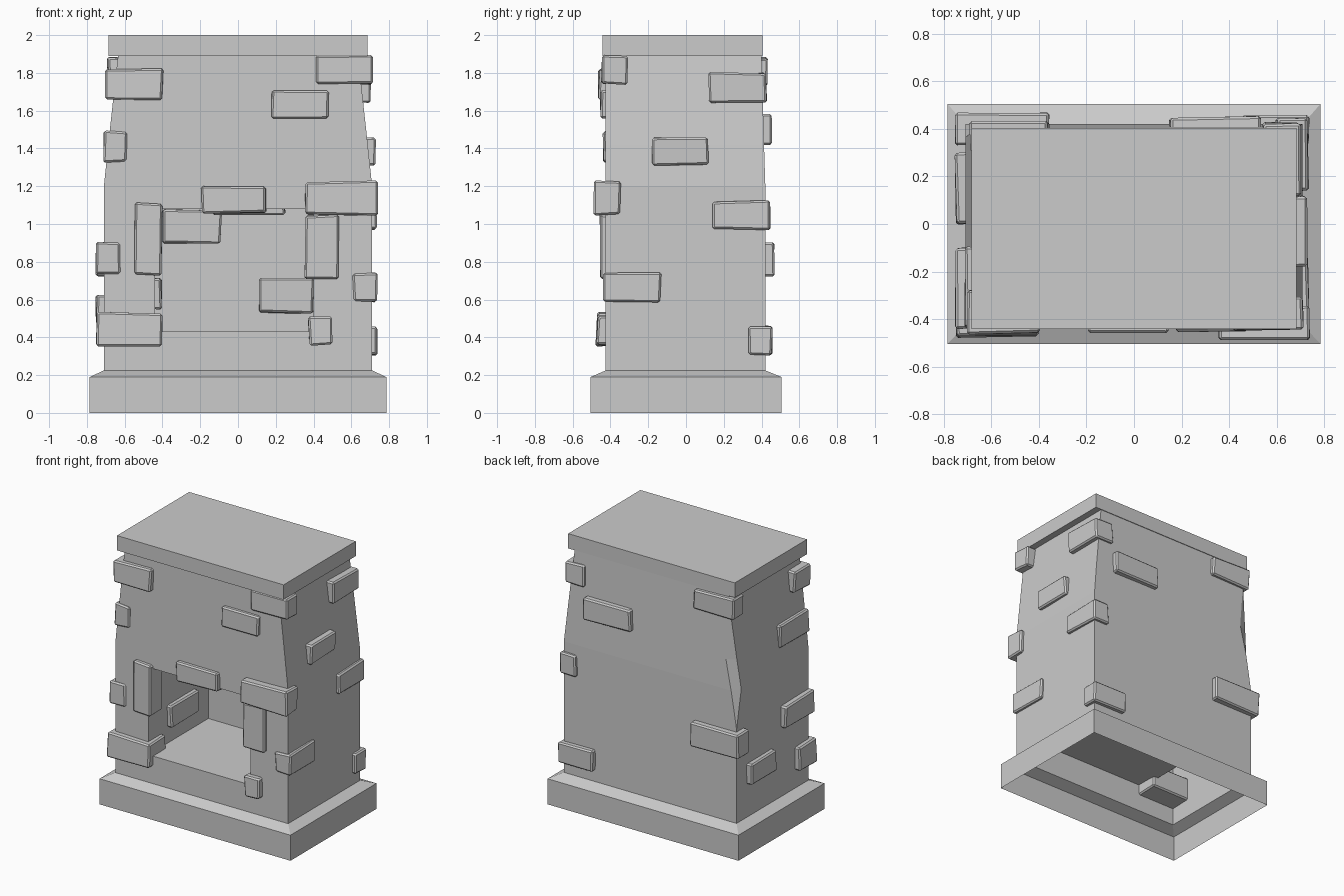
import bpy, bmesh, random
random.seed(4)

def finish(bm, name):
    bmesh.ops.remove_doubles(bm, verts=bm.verts, dist=0.0005)
    bmesh.ops.recalc_face_normals(bm, faces=bm.faces)
    me = bpy.data.meshes.new(name)
    bm.to_mesh(me)
    bm.free()
    ob = bpy.data.objects.new(name, me)
    bpy.context.collection.objects.link(ob)
    return ob

# Hearth shell: open-bottomed plinth, tapered body and cap, as stacked rings
OL, OR, O0, O1, OB = -0.44, 0.40, 0.43, 1.08, 0.28   # firebox opening and back
# half width, front y, back y, z, back-left corner chip (along x, along y)
rows = [(.785, -.505, .505, 0, 0, 0),
        (.785, -.505, .505, .19, 0, 0),
        (.71, -.425, .42, .225, 0, 0),
        (.71, -.425, .42, O0, 0, 0),
        (.71, -.425, .42, .92, 0, 0),
        (.71, -.425, .42, O1, .025, .03),
        (.71, -.425, .42, 1.2, .045, .055),
        (.687, -.425, .413, 1.42, .07, .03),
        (.65, -.425, .404, 1.76, 0, 0),
        (.635, -.425, .40, 1.89, 0, 0),
        (.685, -.443, .405, 1.89, 0, 0),
        (.685, -.443, .405, 2.0, 0, 0)]
bm = bmesh.new()
rings = []
for w, f, b, z, cx, cy in rows:
    pts = [(-w, f), (OL, f), (OR, f), (w, f), (w, b), (-w + cx, b), (-w, b - cy)]
    rings.append([bm.verts.new((x, y, z)) for x, y in pts])
for r in range(len(rings) - 1):
    for i in range(7):
        if i == 1 and O0 <= rows[r][3] < O1:
            continue
        j = (i + 1) % 7
        bm.faces.new((rings[r][i], rings[r][j], rings[r + 1][j], rings[r + 1][i]))
bm.faces.new(rings[-1])
# Firebox recess
loop = [(OL, O0), (OR, O0), (OR, O1), (OL, O1)]
fr = [bm.verts.new((x, -.425, z)) for x, z in loop]
bk = [bm.verts.new((x, OB, z)) for x, z in loop]
for i in range(4):
    j = (i + 1) % 4
    bm.faces.new((fr[i], fr[j], bk[j], bk[i]))
bm.faces.new(bk)
finish(bm, "hearth_body")

# Protruding stones: rough chamfered blocks
def stone(name, x0, x1, y0, y1, z0, z1):
    bm = bmesh.new()
    bmesh.ops.create_cube(bm, size=1)
    for v in bm.verts:
        v.co = [(a + b) / 2 + c * (b - a) + random.uniform(-.006, .006)
                for c, a, b in zip(v.co, (x0, y0, z0), (x1, y1, z1))]
    bmesh.ops.bevel(bm, geom=bm.edges[:], offset=.01, segments=1, affect='EDGES')
    finish(bm, name)

stones = {
    "front_stone": [
        (-.70, -.40, -.46, -.28, 1.66, 1.82), (.41, .71, -.445, -.31, 1.74, 1.895),
        (.18, .48, -.455, -.38, 1.56, 1.71), (-.71, -.59, -.44, -.10, 1.33, 1.49),
        (.36, .74, -.485, -.35, 1.05, 1.225), (-.75, -.62, -.44, -.10, .74, .90),
        (-.75, -.405, -.475, -.27, .355, .53), (.375, .495, -.47, -.38, .36, .51)],
    "opening_stone": [
        (-.19, .15, -.46, -.38, 1.06, 1.20), (-.545, -.405, -.455, -.31, .73, 1.11),
        (.355, .53, -.455, -.36, .71, 1.045)],
    "right_stone": [
        (.61, .735, -.435, -.135, .59, .74), (.54, .70, .12, .425, 1.64, 1.80),
        (.62, .725, -.18, .115, 1.31, 1.46), (.60, .735, .14, .45, .97, 1.12),
        (.45, .735, .335, .455, .305, .46)],
    "back_stone": [
        (.15, .53, .36, .45, 1.42, 1.58), (-.75, -.36, .33, .465, .72, .90),
        (-.69, -.36, .30, .43, 1.73, 1.88)],
    "left_stone": [(-.75, -.66, 0, .30, .47, .62)],
    "firebox_stone": [
        (-.40, -.09, .23, .32, .90, 1.075), (.115, .40, .23, .32, .53, .71),
        (-.50, -.405, -.20, .12, .55, .71), (-.13, .25, -.10, .12, 1.05, 1.13)],
}
for name, boxes in stones.items():
    for n, box in enumerate(boxes, 1):
        stone(f"{name}_{n}", *box)
